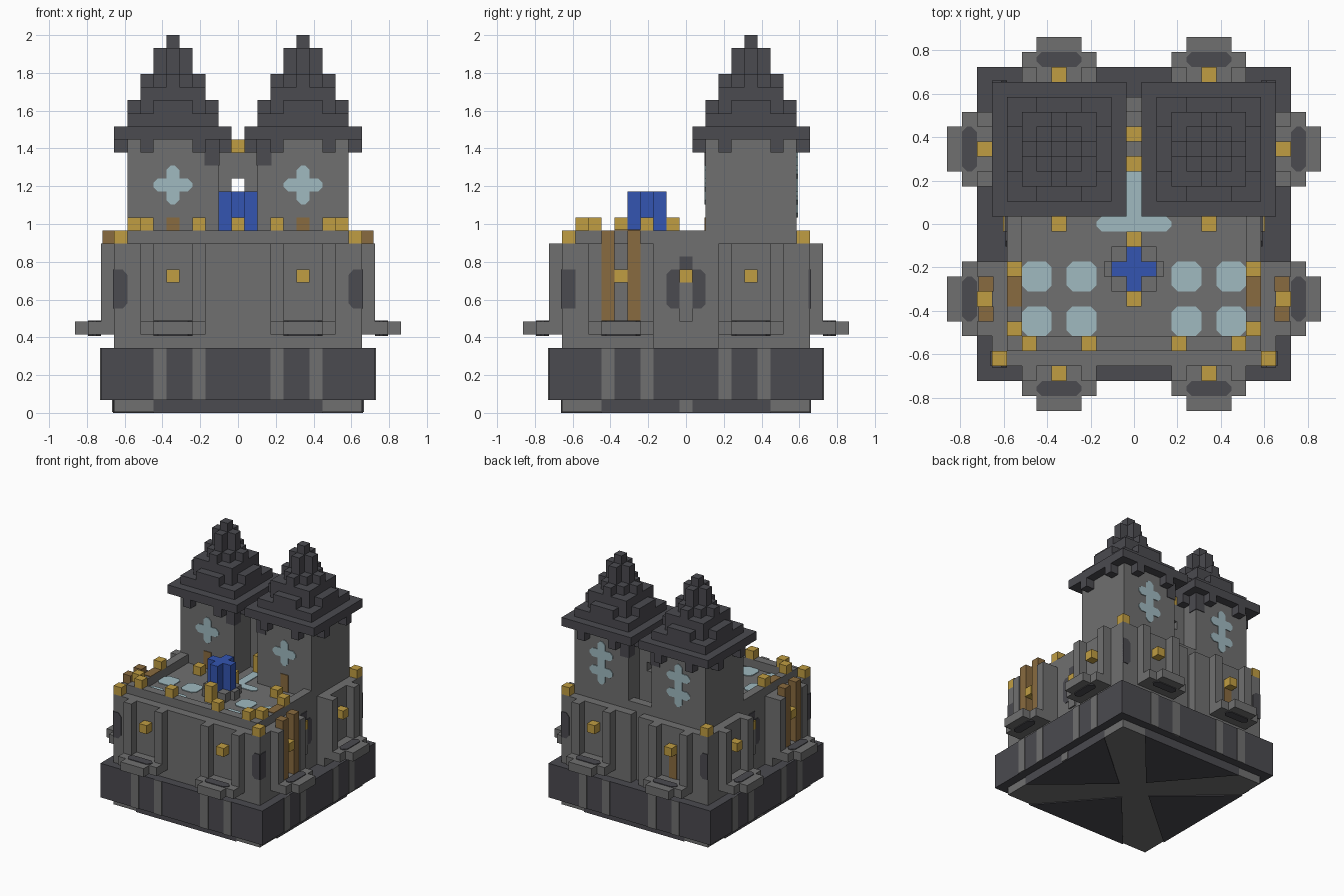
import bpy, bmesh
from math import pi
from mathutils import Matrix, Vector

if "Cube" in bpy.data.objects:
    bpy.data.objects.remove(bpy.data.objects["Cube"])

U = 2 / 29      # size of one block
T = 0.08        # plate thickness in blocks
ALL = range(4)  # quarter turns: front, left, back, right


def material(name, *rgb):
    m = bpy.data.materials.new(name)
    m.use_nodes = True
    m.diffuse_color = (*rgb, 1)
    m.node_tree.nodes["Principled BSDF"].inputs["Base Color"].default_value = (*rgb, 1)
    return m


stone = material("grey stone", .16, .16, .16)
slate = material("dark slate", .07, .069, .08)
gold = material("lantern gold", .53, .34, .055)
brown = material("door brown", .25, .145, .05)
glass = material("pale glass", .35, .49, .53)
blue = material("deep blue", .033, .09, .44)


def prism(points, lo, hi, upright=False):
    """Extrude a flat outline; upright ones are drawn in x, z and extruded along y."""
    place = (lambda a, b, c: Vector((a, c, b))) if upright else (lambda a, b, c: Vector((a, b, c)))
    return [[place(a, b, c) for a, b in points] for c in (lo, hi)]


def box(x0, x1, y0, y1, z0, z1):
    return prism([(x0, y0), (x1, y0), (x1, y1), (x0, y1)], z0, z1)


def tile(x0, x1, y0, y1, lo, hi, upright=False, cut=.35):
    """Panel with clipped corners."""
    pts = [(x0 + cut, y0), (x1 - cut, y0), (x1, y0 + cut), (x1, y1 - cut),
           (x1 - cut, y1), (x0 + cut, y1), (x0, y1 - cut), (x0, y0 + cut)]
    return prism(pts, lo, hi, upright)


def block(x, y, z, height=1):
    return box(x - .5, x + .5, y - .5, y + .5, z, z + height)


def square(r, z0, z1):
    return box(-r, r, -r, r, z0, z1)


def cross(r, w, z0, z1):
    return [box(-r, r, -w, w, z0, z1), box(-w, w, -r, r, z0, z1)]


def part(name, mat, solids, turns=(0,), mirror=False, at=(0, 0)):
    """Join solids into one object, with optional turned and mirrored copies."""
    bm = bmesh.new()
    for k in turns:
        for side in ((1, -1) if mirror else (1,)):
            move = (Matrix.Scale(U, 4) @ Matrix.Rotation(k * pi / 2, 4, 'Z')
                    @ Matrix.Diagonal((side, 1, 1, 1)) @ Matrix.Translation((*at, 0)))
            for low, high in solids:
                a = [bm.verts.new(move @ v) for v in low]
                b = [bm.verts.new(move @ v) for v in high]
                n = len(a)
                bm.faces.new(a[::-1])
                bm.faces.new(b)
                for i in range(n):
                    j = (i + 1) % n
                    bm.faces.new((a[i], a[j], b[j], b[i]))
    bmesh.ops.recalc_face_normals(bm, faces=bm.faces)
    mesh = bpy.data.meshes.new(name)
    bm.to_mesh(mesh)
    bm.free()
    mesh.materials.append(mat)
    obj = bpy.data.objects.new(name, mesh)
    bpy.context.collection.objects.link(obj)
    return obj


# Footing and base band
part("footing", stone, [square(9.5, T, 1)])
part("footing_inlay", slate, [prism([(-6.5, -9.5 - T), (6.5, -9.5 - T), (0, -2)], 0, 1)], ALL)
part("footing_stripe", stone, [box(-.5, .5, -9.5 - 2 * T, -9, T, 1)], (1, 3))
part("base_band", slate, [square(10.5, 1, 5)])
part("band_stripes", stone,
     [box(x - .5, x + .5, -10.5 - T, -10.4, 1, 5) for x in (3, 6)], ALL, True)

# Main body, outer walls with recesses, and parapet
part("body_core", stone, [square(8.5, 5, 13)])
part("front_wall", stone, [box(-9.5, 9.5, -9.5, -8.5, 5, 13)])
part("back_wall", stone, [box(.5, 9.5, 8.5, 9.5, 5, 13)], mirror=True)
part("side_walls", stone, [box(8.5, 9.5, y, y + 7, 5, 13) for y in (-9.5, 2.5)], mirror=True)
part("parapet", stone, [box(-8.5, 8.5, -8.5, -7.5, 13, 14)], ALL)
part("side_slot", slate, [tile(-1.5, 1.5, 8, 11, -8.5 - T, -8.4, True),
                          box(-.5, .5, -8.5 - T, -8.4, 11, 12)], (1, 3))
part("side_slot_post", stone, [box(-.5, .5, -8.5 - 2 * T, -8.4, 7, 11)], (1, 3))
part("slot_light", gold, [box(-.5, .5, -8.5 - 3 * T, -8.4, 10, 11)], (1, 3))
part("corner_niches", slate, [prism(
    [(9.5, 8), (9.5, 11), (8.85, 11), (8.5, 10.6), (8.5, 8.4), (8.85, 8)],
    -9.5 - T, -9.4, True)], (0, 2), True)
part("side_corner_niche", slate, [box(9.4, 9.5 + T, -9.5, -8.5, 8, 11)], mirror=True)

# Wall bays: pilasters, balcony ledge and lantern, two on each side
part("pilasters", stone, [box(x - .5, x + .5, -10.5, -9.4, 6, 13) for x in (3, 7)], ALL, True)
part("ledges", stone, [box(2.5, 7.5, -11.5, -9.4, 6, 7),
                       box(3.5, 6.5, -12.5, -11.5, 6, 7)], ALL, True)
part("ledge_grooves", slate, [tile(3.5, 6.5, -11.5, -10.5, 7, 7 + T),
                              tile(3.5, 6.5, -11.5, -10.5, 6 - T, 6)], ALL, True)
part("wall_lanterns", gold, [block(5, -10, 10)], ALL, True)
part("side_doors", brown, [box(9.4, 10.4, y - .5, y + .5, 7, 14) for y in (-6, -4)], mirror=True)
part("back_door", brown, [box(-5.5, -4.5, 9.4, 9.5 + T, 7, 10)])

# Roof terrace
part("corner_lanterns", gold, [block(9, -9, 13)], ALL)
part("parapet_lanterns", gold,
     [block(x, y, 14) for x, y in ((3, -8), (7, -8), (8, -7), (8, -3))], mirror=True)
part("parapet_panels", brown, [box(7.5, 8.5, -5.5, -3.5, 14, 14 + T)], mirror=True)
part("terrace_lanterns", gold, [block(5, 0, 13)], mirror=True)
part("pillar_lanterns", gold, [block(0, y, 13, 2) for y in (-5, -1, 4)])
part("skylights", glass, [tile(x, x + 2, y, y + 2, 13, 13 + T, cut=.4)
                          for x in (2.5, 5.5) for y in (-4.5, -7.5)], mirror=True)
part("entry_glass", glass, [tile(-2.5, 2.5, -.5, .5, 13, 13 + T),
                            box(-.5, .5, 0, 3.5, 13, 13 + T)])
part("pillar_plinth", stone, [square(1.5, 13, 14), box(-2, 2, -.5, .5, 13, 14)], at=(0, -3))
part("blue_pillar", blue, cross(1.5, .5, 13, 17), at=(0, -3))

# Towers
tower = dict(mirror=True, at=(5, 5))
part("tower_shafts", stone, [square(3.5, 13, 21)], **tower)
part("tower_door", brown, [box(-.5, .5, -3.5 - T, -3.4, 13, 15)], **tower)
part("tower_front_windows", glass, [tile(-1.5, 1.5, 17, 18, -3.5 - T, -3.4, True),
                                    tile(-.5, .5, 16, 19, -3.5 - T, -3.4, True)], **tower)
part("tower_back_windows", glass,
     [tile(-.5, .5, 15, 20, 3.4, 3.5 + T, True)]
     + [tile(-1.5, 1.5, z, z + 1, 3.4, 3.5 + T, True) for z in (16, 18)], **tower)

# Tower roofs: hanging brackets, eaves and stepped spire
brackets = [block(s * a, t * b, 20) for s in (-1, 1) for t in (-1, 1) for a, b in ((2, 4), (4, 2))]
posts = [box(s * 3 - .5 - T, s * 3 + .5 + T, t * 3 - .5 - T, t * 3 + .5 + T, 19, 21)
         for s, t in ((-1, -1), (-1, 1))]
part("roof_brackets", slate, brackets + posts, **tower)
part("roof_eaves", slate, [square(4.5, 21, 22)], **tower)
part("roof_steps", slate, [square(3.5, 22, 23), square(2.5, 23, 25), square(1.5, 25, 26)], **tower)
part("roof_ribs", slate, cross(3.5, 1.5, 23, 24) + cross(2.5, .5, 25, 26), **tower)
part("roof_spire", slate, cross(1.5, .5, 26, 28) + [square(.5, 28, 29)], **tower)

# Link wall between the towers, with an opening and a lantern on top
part("link_wall", stone, [box(-1.5, 1.5, 4.5, 6.5, 13, 17), box(-1.5, 1.5, 4.5, 6.5, 18, 20),
                          box(-1.5, -.5, 4.5, 6.5, 17, 18), box(.5, 1.5, 4.5, 6.5, 17, 18)])
part("link_lantern", gold, [block(0, 6, 20)])
